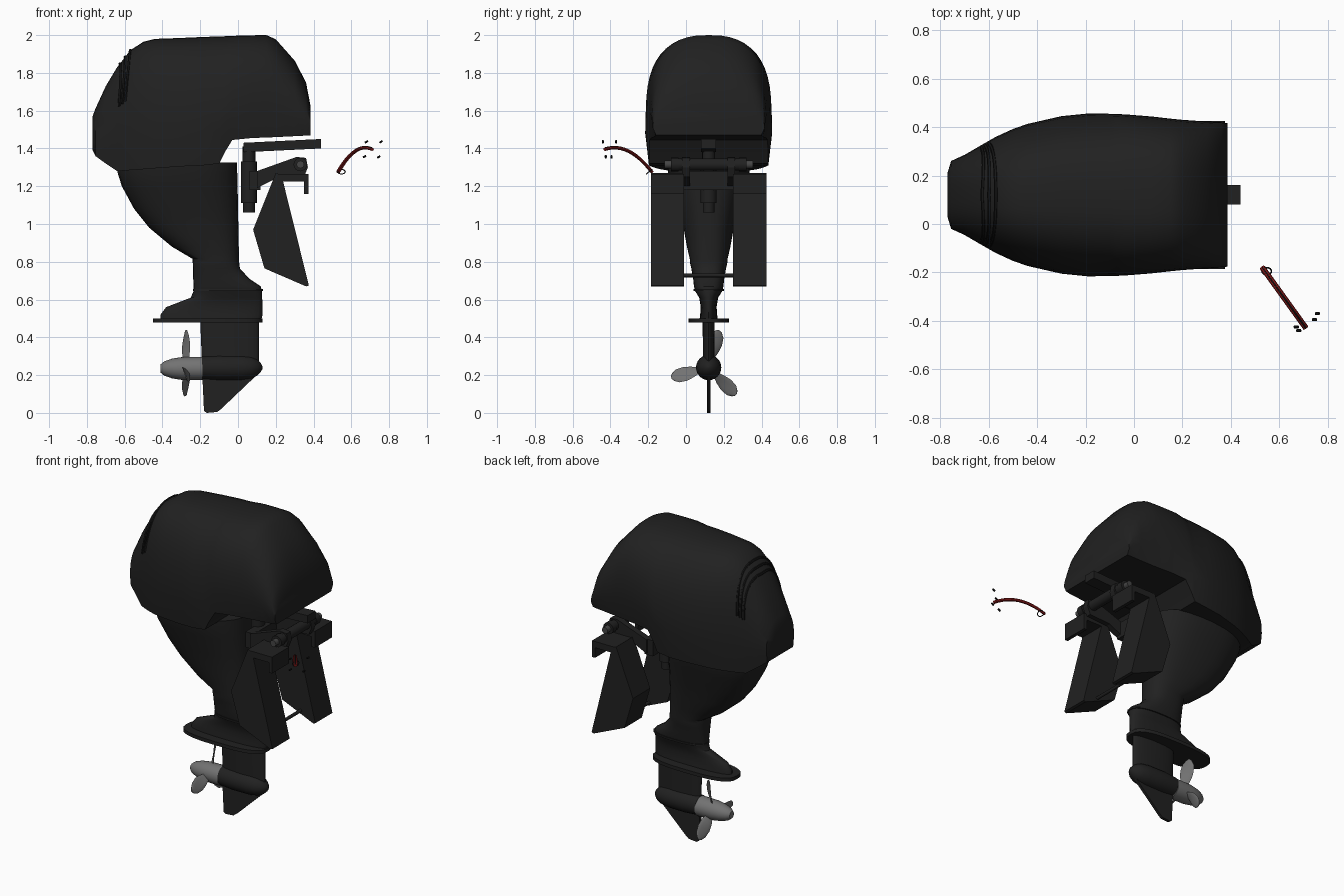
import bpy, bmesh, math
from mathutils import Vector

if "Cube" in bpy.data.objects:
    bpy.data.objects.remove(bpy.data.objects["Cube"], do_unlink=True)

MID = 0.12  # centre plane of the motor


def material(name, r, g, b):
    m = bpy.data.materials.new(name)
    m.use_nodes = True
    m.diffuse_color = (r, g, b, 1)
    m.node_tree.nodes["Principled BSDF"].inputs["Base Color"].default_value = (r, g, b, 1)
    return m


black = material("matte black", 0.015, 0.015, 0.015)
vent_black = material("vent black", 0.008, 0.008, 0.008)
grey = material("propeller grey", 0.17, 0.17, 0.17)
steel = material("dark steel", 0.06, 0.06, 0.06)
red = material("lanyard red", 0.25, 0.01, 0.01)


def loft(name, rings, mat, angle=35):
    """Skin a list of equal-length rings and cap both ends."""
    bm = bmesh.new()
    rows = [[bm.verts.new(p) for p in ring] for ring in rings]
    n = len(rows[0])
    for a, b in zip(rows, rows[1:]):
        for i in range(n):
            j = (i + 1) % n
            bm.faces.new((a[i], a[j], b[j], b[i]))
    bm.faces.new(rows[0])
    bm.faces.new(rows[-1])
    bmesh.ops.recalc_face_normals(bm, faces=bm.faces)
    me = bpy.data.meshes.new(name)
    bm.to_mesh(me)
    bm.free()
    me.materials.append(mat)
    ob = bpy.data.objects.new(name, me)
    bpy.context.collection.objects.link(ob)
    bpy.ops.object.select_all(action="DESELECT")
    ob.select_set(True)
    bpy.context.view_layer.objects.active = ob
    bpy.ops.object.shade_smooth_by_angle(angle=math.radians(angle))
    return ob


def side_prism(name, outline, y0, y1, mat=black):
    """Extrude an x-z outline across y."""
    return loft(name, [[(x, y, z) for x, z in outline] for y in (y0, y1)], mat, 20)


def box(name, x0, x1, y0, y1, z0, z1, mat=black):
    return side_prism(name, [(x0, z0), (x1, z0), (x1, z1), (x0, z1)], y0, y1, mat)


def tube(name, points, radii, mat, sides=12, flat=1.0):
    """Sweep a circle along points; flat squashes it into a strap."""
    pts = [Vector(p) for p in points]
    rings = []
    for i, p in enumerate(pts):
        d = pts[min(i + 1, len(pts) - 1)] - pts[max(i - 1, 0)]
        q = d.to_track_quat("Z", "Y")
        r = radii[i] if isinstance(radii, list) else radii
        angles = [math.tau * k / sides for k in range(sides)]
        rings.append([p + q @ Vector((r * math.cos(a), r * flat * math.sin(a), 0)) for a in angles])
    return loft(name, rings, mat)


def power(v, e):
    return math.copysign(abs(v) ** e, v)


# Cowling: x, bottom, top, half width
COWL = [(-0.77, 1.39, 1.57, 0.09), (-0.755, 1.36, 1.61, 0.14), (-0.70, 1.32, 1.73, 0.165),
        (-0.64, 1.28, 1.83, 0.20), (-0.57, 1.285, 1.92, 0.24), (-0.50, 1.29, 1.965, 0.272),
        (-0.44, 1.295, 1.98, 0.293), (-0.3, 1.305, 1.985, 0.325), (-0.19, 1.31, 1.99, 0.336),
        (-0.1, 1.32, 1.993, 0.335), (-0.07, 1.38, 1.994, 0.334), (-0.03, 1.445, 1.996, 0.332),
        (0.07, 1.455, 1.999, 0.324), (0.15, 1.458, 2.0, 0.315), (0.2, 1.46, 1.978, 0.31),
        (0.3, 1.465, 1.865, 0.303), (0.36, 1.468, 1.75, 0.3), (0.385, 1.47, 1.62, 0.296)]
STEPS = 24


def cowl_ring(x):
    for a, b in zip(COWL, COWL[1:]):
        if a[0] <= x <= b[0]:
            t = (x - a[0]) / (b[0] - a[0])
            lo, hi, w = [a[k] + t * (b[k] - a[k]) for k in (1, 2, 3)]
            break
    zc = lo + 0.25 * (hi - lo)
    ring = [(x, MID + 0.94 * w, lo)]
    for k in range(STEPS + 1):
        a = math.pi * k / STEPS
        ring.append((x, MID + w * power(math.cos(a), 0.77), zc + (hi - zc) * abs(math.sin(a)) ** 0.77))
    return ring + [(x, MID - 0.94 * w, lo)]


loft("cowling", [cowl_ring(s[0]) for s in COWL], black, 40)

# Vent slats hugging the rear slope of the cowling
for i in range(3):
    path = []
    for k in range(4, STEPS - 1):
        side = abs(k - 1 - STEPS / 2) / (STEPS / 2)
        x = -0.57 - 0.028 * i * (1 - 0.6 * side) - 0.05 * side ** 2
        path.append(cowl_ring(x)[k])
    tube(f"vent_slat_{i + 1}", path, 0.008, vent_black, 6)

# Leg: z, rear x, front x, half width
LEG = [(1.325, -0.64, -0.005, 0.22), (1.27, -0.637, -0.004, 0.215), (1.2, -0.615, -0.002, 0.195),
       (1.08, -0.55, 0, 0.16), (0.98, -0.47, 0.002, 0.133), (0.88, -0.35, 0.004, 0.115),
       (0.815, -0.24, 0.005, 0.1), (0.8, -0.24, 0.006, 0.1), (0.765, -0.238, 0.01, 0.092),
       (0.71, -0.237, 0.06, 0.082), (0.67, -0.236, 0.12, 0.078), (0.645, -0.235, 0.127, 0.072),
       (0.61, -0.25, 0.128, 0.05), (0.56, -0.38, 0.13, 0.042), (0.52, -0.41, 0.13, 0.045),
       (0.48, -0.41, 0.12, 0.05)]


def leg_ring(z, back, front, w, sides=28, e=0.8):
    c, h = (back + front) / 2, (front - back) / 2
    angles = [math.tau * k / sides for k in range(sides)]
    return [(c + h * power(math.cos(a), e), MID + w * power(math.sin(a), e), z) for a in angles]


loft("leg", [leg_ring(*s) for s in LEG], black, 40)
loft("ankle_trim", [leg_ring(z, -0.238, 0.133, 0.08) for z in (0.645, 0.655)], black)
loft("cavitation_plate", [leg_ring(z, -0.45, 0.13, 0.107, e=0.7) for z in (0.478, 0.5)], black)
loft("lower_leg", [leg_ring(0.49, -0.2, 0.11, 0.032, e=1), leg_ring(0.24, -0.19, 0.11, 0.03, e=1)], black)

# Gearcase and skeg
tube("gearcase", [(x, MID, 0.24) for x in (-0.19, -0.1, 0.02, 0.07, 0.1, 0.12, 0.13)],
     [0.06, 0.067, 0.066, 0.058, 0.044, 0.025, 0.006], black, 24)
skeg = [(-0.19, 0.22), (-0.18, 0.01), (-0.165, 0), (-0.11, 0.005), (-0.09, 0.02), (0.12, 0.22)]
side_prism("skeg", skeg, MID - 0.009, MID + 0.009)

# Propeller
tube("propeller_hub", [(x, MID, 0.235) for x in (-0.188, -0.3, -0.35, -0.39, -0.41)],
     [0.062, 0.06, 0.052, 0.038, 0.022], grey, 24)
for i in range(3):
    a = math.radians(75 + 120 * i)
    radial = Vector((0, math.cos(a), math.sin(a)))
    tangent = Vector((0, -math.sin(a), math.cos(a)))
    rings = []
    for r, chord, pitch in [(0.05, 0.022, 50), (0.09, 0.036, 36), (0.13, 0.043, 28),
                            (0.17, 0.038, 22), (0.195, 0.022, 18), (0.205, 0.006, 16)]:
        p = math.radians(pitch)
        along = tangent * math.cos(p) + Vector((math.sin(p), 0, 0))
        across = Vector((math.cos(p), 0, 0)) - tangent * math.sin(p)
        c = Vector((-0.275, MID, 0.24)) + radial * r
        rings.append([c + along * chord * math.cos(t) + across * 0.004 * math.sin(t)
                      for t in [math.tau * k / 12 for k in range(12)]])
    loft(f"propeller_blade_{i + 1}", rings, grey, 60)

# Swivel bracket and steering arm
for name, r, lo, hi in [("swivel_post", 0.042, 1.11, 1.33), ("swivel_foot", 0.031, 1.06, 1.12),
                        ("swivel_head", 0.034, 1.32, 1.41)]:
    tube(name, [(0.058, MID, lo), (0.058, MID, hi)], r, black, 16)
side_prism("steering_arm", [(0.03, 1.38), (0.44, 1.40), (0.44, 1.45), (0.03, 1.43)], MID - 0.04, MID + 0.04)
box("swivel_block", 0.06, 0.12, MID - 0.13, MID + 0.13, 1.18, 1.28)

# Clamp halves, mirrored about the centre plane
ARM = [(0.1, 1.19), (0.2, 1.24), (0.35, 1.25), (0.37, 1.3), (0.36, 1.35), (0.31, 1.355), (0.1, 1.28)]
PAD = [(0.2, 1.27), (0.08, 0.97), (0.14, 0.765), (0.36, 0.67), (0.375, 0.675), (0.23, 1.26)]
for side, s in (("right", -1), ("left", 1)):
    def at(d):
        return MID + s * d
    side_prism(f"{side}_clamp_arm", ARM, at(0.1), at(0.14))
    side_prism(f"{side}_clamp_pad", PAD, at(0.13), at(0.305))
    box(f"{side}_clamp_top", 0.2, 0.37, at(0.13), at(0.305), 1.225, 1.265)
    box(f"{side}_clamp_lip", 0.35, 0.372, at(0.13), at(0.305), 1.16, 1.265)
    tube(f"{side}_tube_collar", [(0.33, at(0.16), 1.315), (0.33, at(0.2), 1.315)], 0.036, black, 16)
    tube(f"{side}_tube_end", [(0.33, at(0.2), 1.315), (0.33, at(0.235), 1.315)], 0.02, steel, 16)
tube("tilt_tube", [(0.33, MID - 0.16, 1.315), (0.33, MID + 0.16, 1.315)], 0.032, black, 16)
tube("clamp_rod", [(0.27, MID - 0.14, 0.728), (0.27, MID + 0.14, 0.728)], 0.01, black)

# Safety lanyard, its clip ring and loose clips
cord = []
for k in range(13):
    t = k / 12
    cord.append((0.53 + 0.18 * t, -0.18 - 0.25 * t, 1.275 + 0.12 * t + 0.2 * t * (1 - t)))
tube("lanyard", cord, 0.012, red, 8, 0.7)
tube("lanyard_seam", [(x, y, z + 0.007) for x, y, z in cord], 0.004, vent_black, 6)
loop = [math.tau * k / 16 for k in range(17)]
tube("lanyard_ring", [(0.548 + 0.02 * math.cos(a), -0.195 + 0.015 * math.sin(a), 1.277 + 0.012 * math.sin(a))
                      for a in loop], 0.003, vent_black, 6)
for i, (x, y, z) in enumerate([(0.68, -0.44, 1.435), (0.67, -0.425, 1.357),
                               (0.757, -0.37, 1.435), (0.745, -0.395, 1.355)]):
    tube(f"loose_clip_{i + 1}", [(x - 0.008, y, z - 0.005), (x + 0.008, y, z + 0.005)], 0.006, vent_black, 6)
